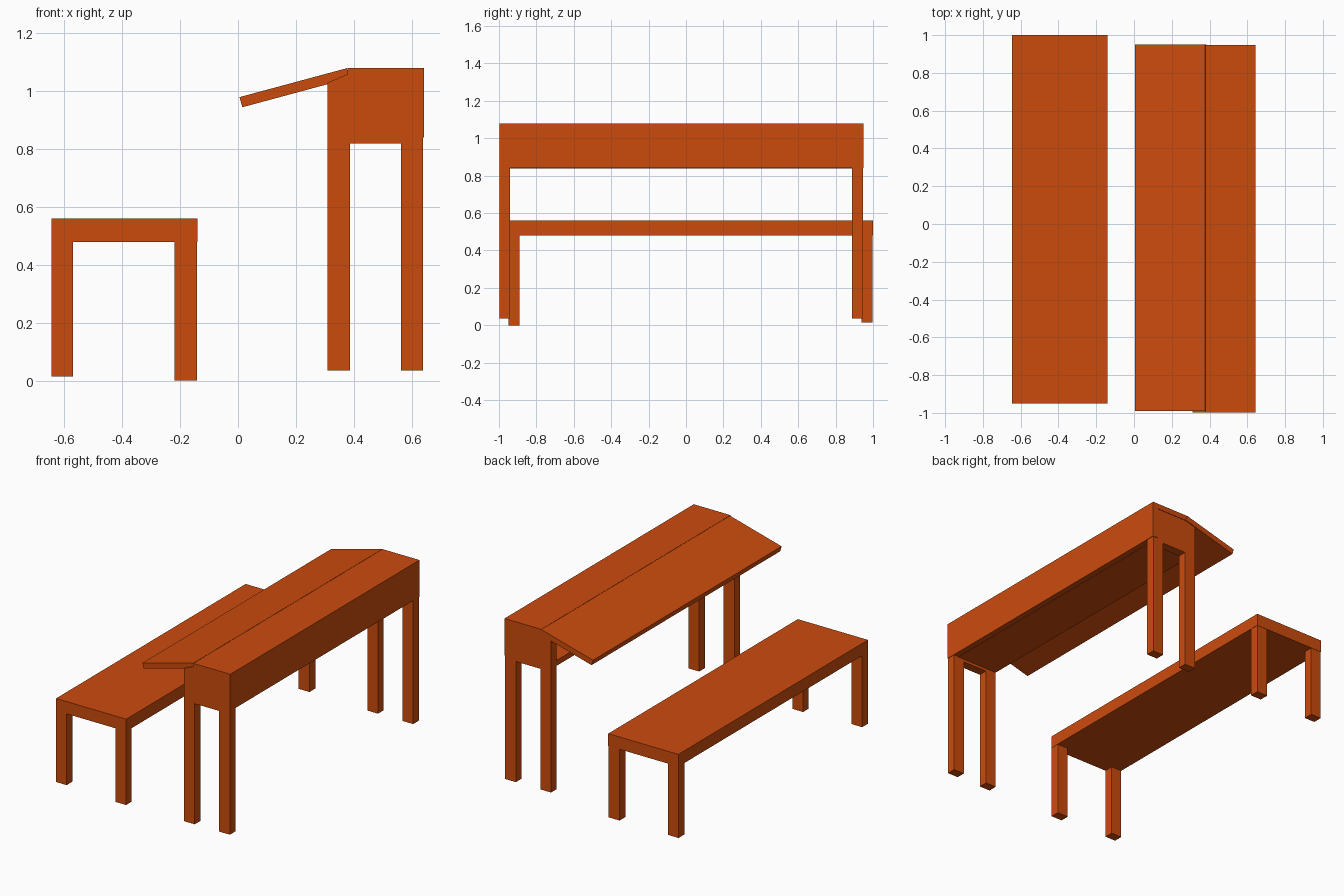
import bpy
import bmesh

cube = bpy.data.objects.get("Cube")
if cube:
    bpy.data.objects.remove(cube, do_unlink=True)

# Single painted orange finish
orange = bpy.data.materials.new("orange_paint")
orange.use_nodes = True
colour = (0.6, 0.07, 0.004, 1)
orange.diffuse_color = colour
orange.node_tree.nodes["Principled BSDF"].inputs["Base Color"].default_value = colour


def prism(name, profile, y0, y1):
    """Extrude an (x, z) profile along y."""
    bm = bmesh.new()
    face = bm.faces.new([bm.verts.new((x, y0, z)) for x, z in profile])
    grown = bmesh.ops.extrude_face_region(bm, geom=[face])["geom"]
    moved = [v for v in grown if isinstance(v, bmesh.types.BMVert)]
    bmesh.ops.translate(bm, verts=moved, vec=(0, y1 - y0, 0))
    bmesh.ops.recalc_face_normals(bm, faces=bm.faces)
    mesh = bpy.data.meshes.new(name)
    bm.to_mesh(mesh)
    bm.free()
    mesh.materials.append(orange)
    obj = bpy.data.objects.new(name, mesh)
    bpy.context.collection.objects.link(obj)
    return obj


def box(name, x, y, z):
    return prism(name, [(x[0], z[0]), (x[1], z[0]), (x[1], z[1]), (x[0], z[1])], *y)


# Bench: solid seat on four corner legs
box("bench_seat", (-0.645, -0.14), (-0.95, 1.0), (0.48, 0.56))
for side, x in (("right", (-0.645, -0.57)), ("left", (-0.22, -0.142))):
    for end, y in (("front", (-0.948, -0.89)), ("back", (0.938, 0.998))):
        foot = 0.0 if (side, end) == ("left", "front") else 0.015
        box(f"bench_{end}_{side}_leg", x, y, (foot, 0.481))

# Desk: end panels that follow the slope of the lid, and their legs
end_profile = [(0.31, 0.82), (0.64, 0.82), (0.64, 1.06), (0.38, 1.06), (0.31, 1.03)]
for end, y in (("front", (-0.998, -0.94)), ("back", (0.887, 0.945))):
    prism(f"desk_{end}_panel", end_profile, *y)
    for side, x in (("right", (0.31, 0.387)), ("left", (0.563, 0.64))):
        box(f"desk_{end}_{side}_leg", x, y, (0.035, 0.82))

# Desk: closed long side, inner shelf, flat top and sloping lid
box("desk_side_panel", (0.605, 0.643), (-0.998, 0.948), (0.84, 1.08))
box("desk_shelf", (0.31, 0.605), (-0.94, 0.887), (0.838, 0.873))
box("desk_top", (0.378, 0.605), (-0.998, 0.948), (1.045, 1.08))
prism("desk_lid", [(0.005, 0.98), (0.015, 0.945), (0.385, 1.045), (0.376, 1.08)],
      -0.99, 0.95)
